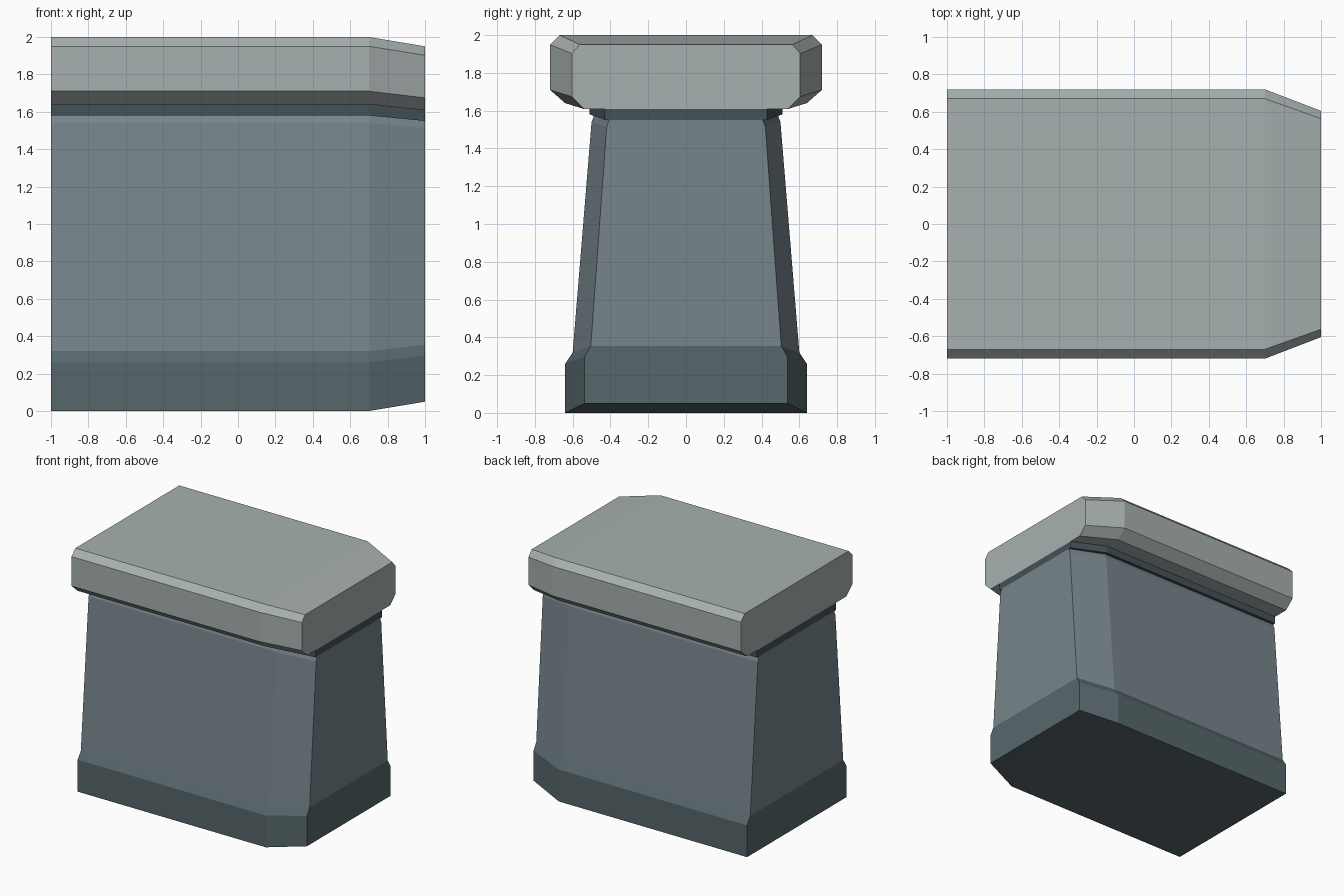
import bpy, bmesh

if "Cube" in bpy.data.objects:
    bpy.data.objects.remove(bpy.data.objects["Cube"])

# Sections along the wall: x, width scale, height scale about z = 1
STATIONS = [(-1.0, 1.0, 1.0), (0.7, 1.0, 1.0), (1.0, 0.84, 0.95)]


def material(name, rgb):
    m = bpy.data.materials.new(name)
    m.diffuse_color = (*rgb, 1.0)
    m.use_nodes = True
    m.node_tree.nodes["Principled BSDF"].inputs["Base Color"].default_value = m.diffuse_color
    return m


def wall_part(name, half_profile, mat):
    """Loft a mirrored (y, z) profile through the stations, with closed ends."""
    profile = half_profile + [(-y, z) for y, z in reversed(half_profile)]
    n = len(profile)
    bm = bmesh.new()
    rings = [[bm.verts.new((x, y * sy, 1 + (z - 1) * sz)) for y, z in profile]
             for x, sy, sz in STATIONS]
    for a, b in zip(rings, rings[1:]):
        for i in range(n):
            j = (i + 1) % n
            bm.faces.new((a[i], a[j], b[j], b[i]))
    bm.faces.new(rings[0])
    bm.faces.new(rings[-1])
    bmesh.ops.recalc_face_normals(bm, faces=bm.faces)
    mesh = bpy.data.meshes.new(name)
    bm.to_mesh(mesh)
    bm.free()
    mesh.materials.append(mat)
    obj = bpy.data.objects.new(name, mesh)
    bpy.context.collection.objects.link(obj)
    return obj


# Plinth with chamfered top
wall_part("base", [(0.64, 0.0), (0.64, 0.26), (0.60, 0.32)],
          material("dark_stone", (0.095, 0.135, 0.148)))

# Tapered wall with small top chamfer
wall_part("wall_body", [(0.60, 0.32), (0.50, 1.54), (0.485, 1.58)],
          material("blue_grey_stone", (0.185, 0.235, 0.26)))

# Thin band under the coping
wall_part("neck_band", [(0.51, 1.58), (0.51, 1.64)],
          material("band_stone", (0.06, 0.085, 0.095)))

# Overhanging coping, chamfered above and below
wall_part("coping", [(0.64, 1.64), (0.72, 1.71), (0.72, 1.95), (0.67, 2.0)],
          material("light_stone", (0.39, 0.435, 0.435)))
